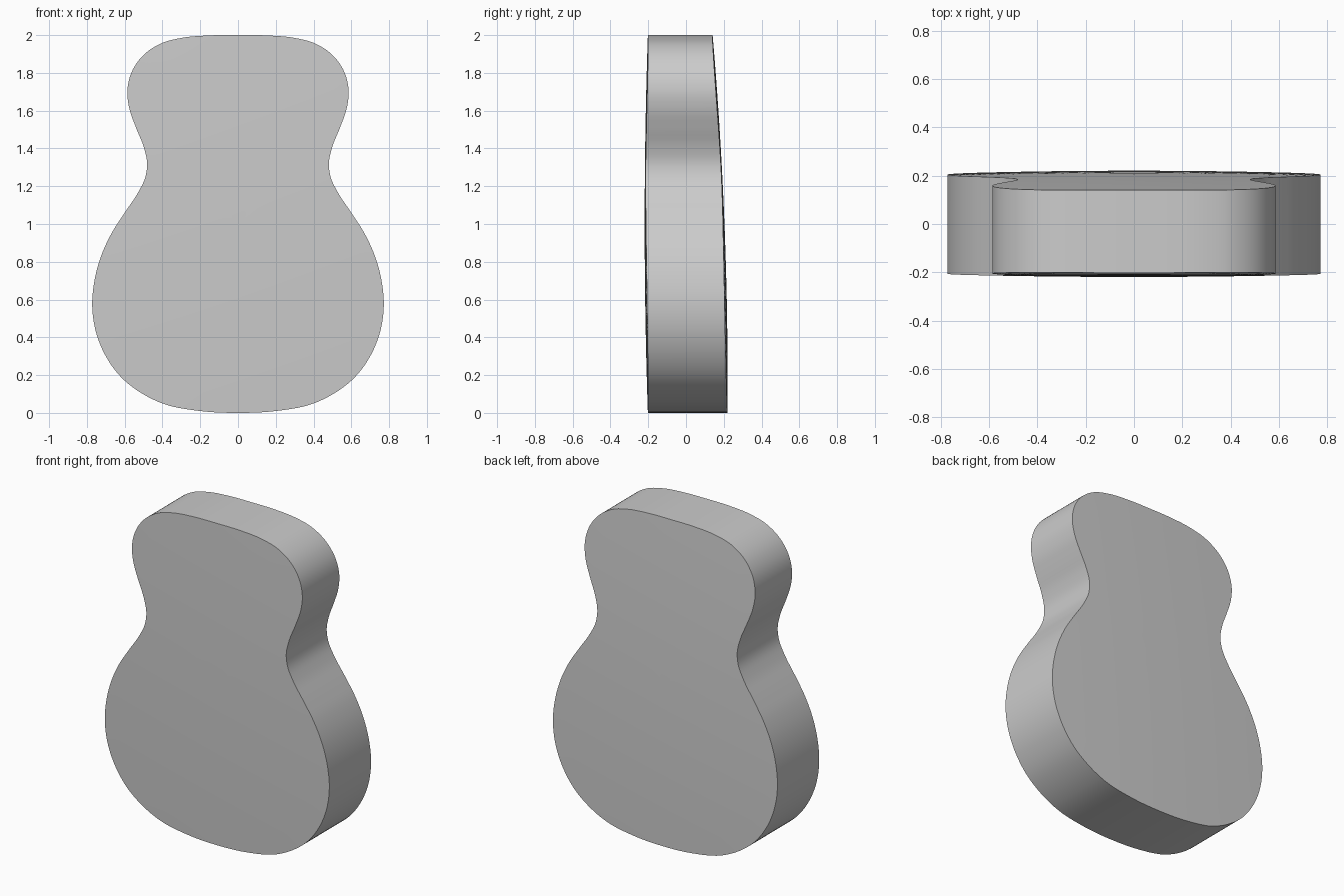
import bpy, bmesh, math
from mathutils import Vector

if "Cube" in bpy.data.objects:
    bpy.data.objects.remove(bpy.data.objects["Cube"])

# Right half of the body outline (x, z), from bottom centre to top centre
half = [(0, 0), (0.2, 0.01), (0.4, 0.05), (0.52, 0.11), (0.62, 0.19), (0.70, 0.30),
        (0.75, 0.42), (0.772, 0.57), (0.76, 0.70), (0.725, 0.83), (0.67, 0.95),
        (0.60, 1.06), (0.53, 1.165), (0.49, 1.25), (0.481, 1.32), (0.50, 1.41),
        (0.54, 1.51), (0.575, 1.61), (0.586, 1.70), (0.565, 1.80), (0.51, 1.885),
        (0.41, 1.955), (0.30, 1.985), (0.16, 1.998), (0, 2)]
pts = [Vector(p) for p in half + [(-x, z) for x, z in half[-2:0:-1]]]


def smooth_loop(p, steps):
    """Closed Hermite spline through p, tangents weighted by chord length."""
    n, out, tan = len(p), [], []
    for i in range(n):
        a, b = p[i] - p[i - 1], p[(i + 1) % n] - p[i]
        la, lb = a.length, b.length
        tan.append((a / la * lb + b / lb * la) / (la + lb))
    for i in range(n):
        q = p[(i + 1) % n]
        d = (q - p[i]).length
        for k in range(steps):
            t = k / steps
            out.append(p[i] * (2*t**3 - 3*t*t + 1) + tan[i] * d * (t**3 - 2*t*t + t)
                       + q * (3*t*t - 2*t**3) + tan[(i + 1) % n] * d * (t**3 - t*t))
    return out


# Gently domed front and tapering domed back
def front_y(x, z):
    return -0.219 + 0.017 * ((z - 1)**2 + x * x)


def back_y(x, z):
    return 0.2205 - 0.0232 * (z - 0.15)**2 - 0.02 * x * x


outline = smooth_loop(pts, 5)
centre = Vector((0, 1))
bm = bmesh.new()


def bridge(a, b):
    for i in range(len(a)):
        j = (i + 1) % len(a)
        bm.faces.new((a[i], a[j], b[j], b[i]))


def plate(height):
    """Concentric rings shrinking to the middle; returns the rim."""
    rings = []
    for k in range(10, 0, -1):
        flat = [centre + (p - centre) * k / 10 for p in outline]
        rings.append([bm.verts.new((p.x, height(p.x, p.y), p.y)) for p in flat])
    for a, b in zip(rings, rings[1:]):
        bridge(a, b)
    mid = bm.verts.new((0, height(0, 1), 1))
    last = rings[-1]
    for i in range(len(last)):
        bm.faces.new((last[i], last[(i + 1) % len(last)], mid))
    return rings[0]


# Front plate, back plate and the side wall joining them
bridge(plate(front_y), plate(back_y))
bmesh.ops.recalc_face_normals(bm, faces=bm.faces)
mesh = bpy.data.meshes.new("guitar_body")
bm.to_mesh(mesh)
bm.free()
body = bpy.data.objects.new("guitar_body", mesh)
bpy.context.collection.objects.link(body)
bpy.context.view_layer.objects.active = body
body.select_set(True)
bpy.ops.object.shade_smooth_by_angle(angle=math.radians(30))
